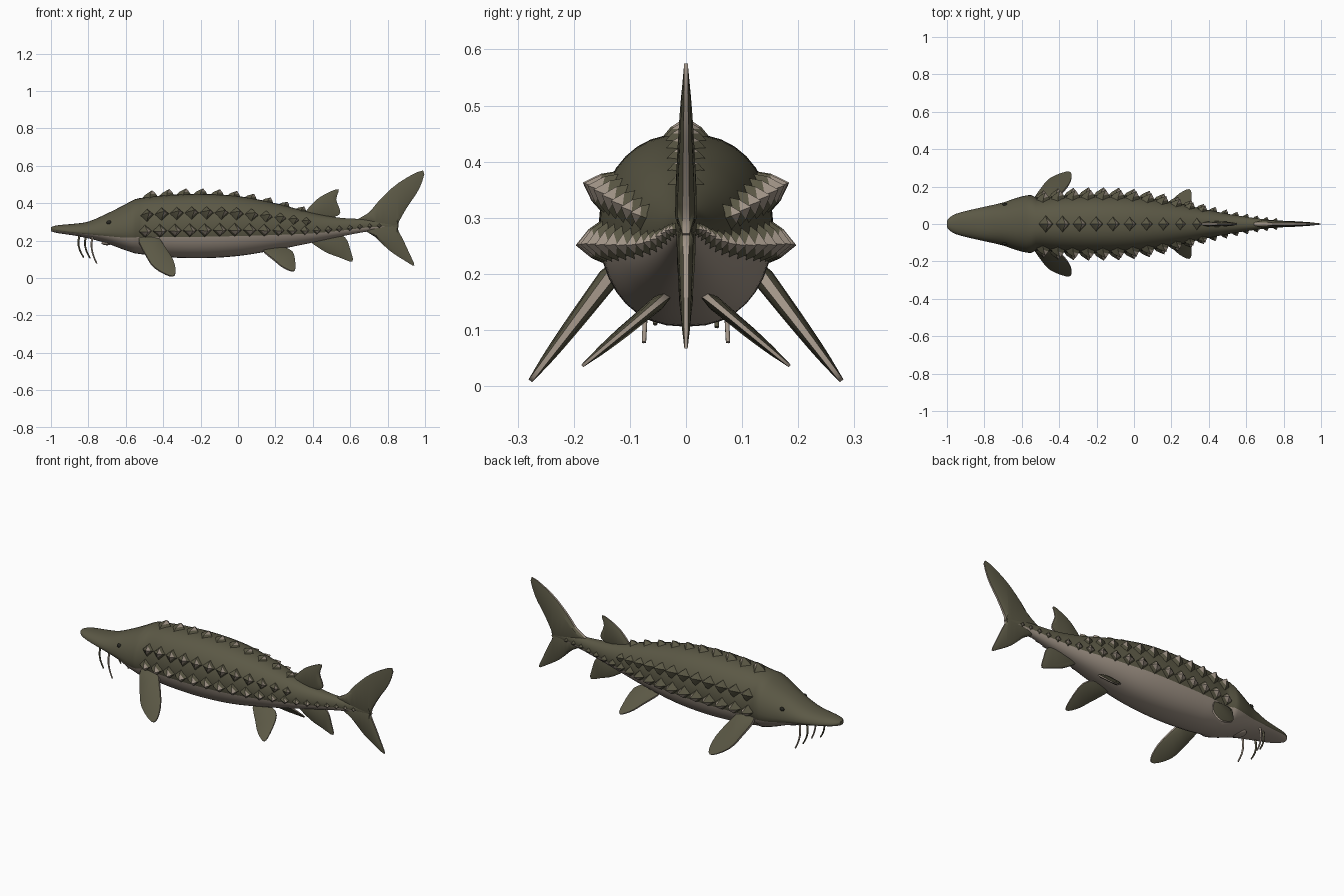
import bpy, bmesh, math
from mathutils import Vector

if "Cube" in bpy.data.objects:
    bpy.data.objects.remove(bpy.data.objects["Cube"])


def material(name, rgb):
    m = bpy.data.materials.new(name)
    m.diffuse_color = (*rgb, 1)
    m.use_nodes = True
    m.node_tree.nodes["Principled BSDF"].inputs["Base Color"].default_value = m.diffuse_color
    return m


OLIVE = material("olive skin", (0.105, 0.098, 0.06))
TAN = material("pale belly", (0.36, 0.30, 0.245))
DARK = material("dark eye", (0.02, 0.02, 0.015))


def finish(name, bm, mats=(OLIVE, TAN), angle=40):
    bmesh.ops.recalc_face_normals(bm, faces=bm.faces)
    me = bpy.data.meshes.new(name)
    bm.to_mesh(me)
    bm.free()
    for m in mats:
        me.materials.append(m)
    ob = bpy.data.objects.new(name, me)
    bpy.context.collection.objects.link(ob)
    bpy.ops.object.select_all(action='DESELECT')
    ob.select_set(True)
    bpy.context.view_layer.objects.active = ob
    bpy.ops.object.shade_smooth_by_angle(angle=math.radians(angle))
    return ob


# Body stations: x, top z, bottom z, widest z, half width
STATIONS = [
    (-1.0, .272, .250, .262, .018), (-.985, .278, .245, .260, .036), (-.95, .284, .238, .256, .055),
    (-.88, .290, .228, .248, .074), (-.80, .302, .212, .245, .092), (-.70, .345, .185, .245, .115),
    (-.62, .385, .155, .250, .142), (-.55, .422, .132, .262, .155), (-.52, .428, .128, .268, .140),
    (-.40, .442, .113, .275, .150), (-.20, .450, .106, .280, .156), (0, .438, .118, .280, .148),
    (.20, .400, .150, .272, .118), (.40, .348, .190, .265, .074), (.55, .322, .222, .270, .046),
    (.70, .314, .250, .282, .025), (.86, .300, .265, .283, .010)]


def section(x):
    i = max(k for k in range(len(STATIONS) - 1) if STATIONS[k][0] <= x or k == 0)
    a, b = STATIONS[i], STATIONS[i + 1]
    t = (x - a[0]) / (b[0] - a[0])
    lo, hi = STATIONS[max(i - 1, 0)], STATIONS[min(i + 2, len(STATIONS) - 1)]
    out = []
    for c in range(1, 5):
        ma = (b[c] - lo[c]) / (b[0] - lo[0]) * (b[0] - a[0])
        mb = (hi[c] - a[c]) / (hi[0] - a[0]) * (b[0] - a[0])
        out.append((2*t**3 - 3*t*t + 1) * a[c] + (t**3 - 2*t*t + t) * ma
                   + (3*t*t - 2*t**3) * b[c] + (t**3 - t*t) * mb)
    return out


def skin(x, deg):
    top, bot, mid, hw = section(x)
    c, s = math.cos(math.radians(deg)), math.sin(math.radians(deg))
    y = math.copysign(abs(c) ** 0.85, c) * hw if abs(c) > 1e-6 else 0
    return Vector((x, y, mid + s * ((top - mid) if s > 0 else (mid - bot))))


# Body: lofted rings with a pale underside
bm = bmesh.new()
N = 36
xs = [-1, -.995, -.985, -.97] + [-.95 + .025 * i for i in range(73)]
rings = [[bm.verts.new(skin(x, k * 360 / N)) for k in range(N)] for x in xs]
for r, q in zip(rings, rings[1:]):
    for k in range(N):
        f = bm.faces.new((r[k], r[(k + 1) % N], q[(k + 1) % N], q[k]))
        f.material_index = int(200 <= (k + .5) * 360 / N <= 340)
for r in (rings[0], rings[-1]):
    bm.faces.new(r)
finish("body", bm, angle=50)


# Bony scutes: pyramids with a pale rear ridge, set along a line on the skin
def scute(bm, x, deg, length, width, height, low_pale=False):
    p = skin(x, deg)
    t = (skin(x + .02, deg) - skin(x - .02, deg)).normalized()
    b = (skin(x, deg + 4) - skin(x, deg - 4)).normalized()
    n = t.cross(b)
    if n.dot(p - Vector((x, 0, section(x)[2]))) < 0:
        n = -n
    base = [t * length, b * width, -t * length, -b * width]
    low = [bm.verts.new(p + v - n * height * .5) for v in base]
    mid = [bm.verts.new(p + v * .55 + t * length * .15 + n * height * .4) for v in base]
    tip = bm.verts.new(p + t * length * .4 + n * height)
    down = 3 if math.cos(math.radians(deg)) >= 0 else 1
    for k in range(4):
        j = (k + 1) % 4
        bm.faces.new((low[k], low[j], mid[j], mid[k]))
        f = bm.faces.new((mid[k], mid[j], tip))
        f.material_index = int(k in (0, 3) or (low_pale and down in (k, j)))
    bm.faces.new(low)


bm = bmesh.new()
for i in range(10):
    s = 1 - .035 * i
    scute(bm, -.475 + .09 * i, 90, .052 * s, .055 * s, .033 * s)
finish("back_scutes", bm, angle=25)

for name, deg, x, end, low in (("upper_side_scutes", 24, -.49, .42, False),
                               ("lower_side_scutes", -8, -.50, .76, True)):
    bm = bmesh.new()
    while x < end:
        s = min(1, .22 + section(x)[3] / .15 * .8)
        for d in (deg, 180 - deg):
            scute(bm, x, d, .05 * s, .046 * s, .042 * s, low)
        x += .035 + .045 * s
    finish(name, bm, angle=25)


# Fins: rounded outline, thick middle, thin pale rim
def smooth(pts):
    out = []
    n = len(pts)
    for i in range(n):
        a, b, c, d = (Vector(pts[(i + k) % n]) for k in (-1, 0, 1, 2))
        for t in (0, .33, .67):
            out.append(.5 * (2*b + (c - a)*t + (2*a - 5*b + 4*c - d)*t*t + (3*b - a - 3*c + d)*t**3))
    return out


def fin(name, pts, root, thick, place=lambda x, z: Vector((x, 0, z)), normal=(0, 1, 0), rim=.4):
    outline, root, nrm = smooth(pts), Vector(root), Vector(normal).normalized()
    far = max((p - root).length for p in outline)
    centre = sum(outline, Vector((0, 0))) / len(outline)
    bm = bmesh.new()

    def loop(side, inset, scale):
        vs = []
        for p in outline:
            q = p.lerp(centre, inset)
            t = thick * (1 - .6 * (p - root).length / far) * scale * side
            vs.append(bm.verts.new(place(q.x, q.y) + nrm * t))
        return vs

    loops = [loop(1, .28, 1), loop(1, 0, rim), loop(-1, 0, rim), loop(-1, .28, 1)]
    n = len(outline)
    for k in range(3):
        for i in range(n):
            j = (i + 1) % n
            f = bm.faces.new((loops[k][i], loops[k][j], loops[k + 1][j], loops[k + 1][i]))
            f.material_index = int(k == 1)
    caps = [bm.faces.new(loops[0]), bm.faces.new(loops[3])]
    bmesh.ops.triangulate(bm, faces=caps)
    finish(name, bm, angle=50)


fin("tail_upper_lobe", [(.63, .30), (.70, .35), (.76, .42), (.86, .51), (.99, .575), (.97, .48),
                        (.905, .38), (.86, .30), (.85, .265), (.75, .265)], (.7, .29), .02)
fin("tail_lower_lobe", [(.65, .275), (.75, .305), (.85, .295), (.855, .26), (.885, .20), (.915, .135), (.943, .067),
                        (.89, .094), (.81, .147), (.73, .222)], (.7, .29), .018)
fin("dorsal_fin", [(.35, .33), (.404, .404), (.463, .447), (.537, .475), (.525, .42), (.547, .352),
                   (.51, .325), (.42, .31)], (.43, .32), .016)
fin("anal_fin", [(.38, .205), (.463, .142), (.543, .11), (.612, .088), (.60, .152), (.573, .217),
                 (.50, .245), (.43, .24)], (.45, .23), .016)

for side, word in ((-1, "right"), (1, "left")):
    fin("pectoral_fin_" + word, [(-.53, .21), (-.495, .126), (-.447, .056), (-.362, .01), (-.334, .028),
                                 (-.345, .09), (-.393, .168), (-.44, .22)], (-.48, .21), .02,
        lambda x, z: Vector((x, side * (.277 - (z - .01) * .76), z)), (0, side * .8, .6), .5)
    fin("pelvic_fin_" + word, [(.13, .155), (.195, .094), (.243, .056), (.297, .036), (.307, .072),
                               (.29, .14), (.22, .165)], (.2, .15), .014,
        lambda x, z: Vector((x, side * (.18 - (z - .04) * 1.2), z)), (0, side * .64, .77), .5)


# Ball shapes on the head
def ball(name, at, size, mat):
    bm = bmesh.new()
    bmesh.ops.create_uvsphere(bm, u_segments=16, v_segments=10, radius=1)
    for v in bm.verts:
        v.co = Vector(at) + Vector([a * b for a, b in zip(v.co, size)])
    finish(name, bm, (mat,), 60)


for side, word in ((-1, "right"), (1, "left")):
    p = skin(-.69, 30)
    ball("eye_" + word, (p.x, side * p.y, p.z), (.014, .008, .011), DARK)
ball("mouth", (-.70, 0, .187), (.03, .045, .012), TAN)


# Whisker barbels under the snout
for i, (x, y, tip) in enumerate([(-.845, -.05, .11), (-.81, .05, .105), (-.775, -.068, .078), (-.775, .068, .078)]):
    cu = bpy.data.curves.new("barbel", 'CURVE')
    cu.dimensions = '3D'
    cu.bevel_depth = .0055
    cu.bevel_resolution = 2
    cu.use_fill_caps = True
    sp = cu.splines.new('POLY')
    sp.points.add(6)
    for k, pt in enumerate(sp.points):
        t = k / 6
        pt.co = (x - .012 * math.sin(t * 3.14) + .02 * t * t, y * (1 + .1 * t), .235 + (tip - .235) * t, 1)
        pt.radius = 1.1 - .4 * t
    cu.materials.append(OLIVE if i < 2 else TAN)
    bpy.context.collection.objects.link(bpy.data.objects.new("barbel_%d" % (i + 1), cu))
